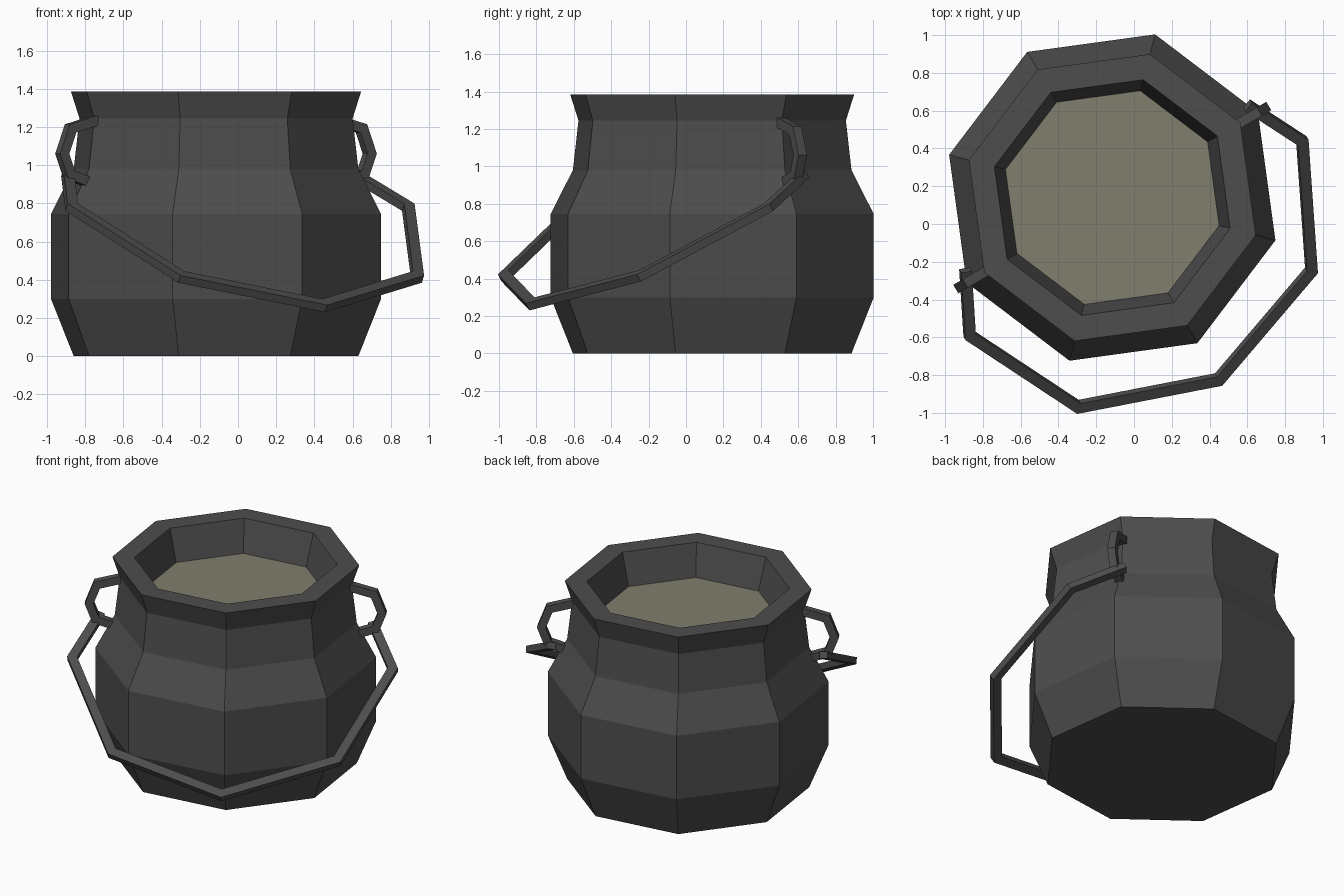
import bpy, bmesh, math
from mathutils import Vector

cube = bpy.data.objects.get("Cube")
if cube:
    bpy.data.objects.remove(cube, do_unlink=True)

CENTRE = (-0.115, 0.14, 0)
TURN = math.radians(30.3)
SIDES = 8


def material(name, rgb):
    m = bpy.data.materials.new(name)
    m.use_nodes = True
    m.diffuse_color = (*rgb, 1)
    bsdf = m.node_tree.nodes["Principled BSDF"]
    bsdf.inputs["Base Color"].default_value = (*rgb, 1)
    bsdf.inputs["Roughness"].default_value = 0.8
    return m


iron = material("dark_iron", (0.075, 0.075, 0.075))
broth = material("murky_broth", (0.22, 0.21, 0.155))


def finish(bm, name, mat):
    """Turn a bmesh into a flat shaded object in the pot's turned frame."""
    bmesh.ops.recalc_face_normals(bm, faces=bm.faces)
    mesh = bpy.data.meshes.new(name)
    bm.to_mesh(mesh)
    bm.free()
    mesh.materials.append(mat)
    obj = bpy.data.objects.new(name, mesh)
    obj.location = CENTRE
    obj.rotation_euler.z = TURN
    bpy.context.collection.objects.link(obj)
    return obj


def skin(bm, loops):
    """Bridge successive closed loops and cap both ends."""
    rows = [[bm.verts.new(p) for p in loop] for loop in loops]
    for a, b in zip(rows, rows[1:]):
        n = len(a)
        for i in range(n):
            j = (i + 1) % n
            bm.faces.new((a[i], a[j], b[j], b[i]))
    bm.faces.new(rows[0])
    bm.faces.new(rows[-1])


def octagon(r, z):
    return [Vector((r * math.cos(math.tau * i / SIDES),
                    r * math.sin(math.tau * i / SIDES), z)) for i in range(SIDES)]


def bar(name, path, normal, half_width, half_depth):
    """Rectangular bar with mitred corners along a path lying in one plane."""
    pts = [Vector(p) for p in path]
    normal = Vector(normal).normalized()
    loops = []
    for i, p in enumerate(pts):
        back = (p - pts[i - 1]).normalized() if i else None
        ahead = (pts[i + 1] - p).normalized() if i + 1 < len(pts) else None
        back, ahead = back or ahead, ahead or back
        tangent = (back + ahead).normalized()
        side = normal.cross(tangent) * half_width / tangent.dot(ahead)
        up = normal * half_depth
        loops.append([p + side + up, p - side + up, p - side - up, p + side - up])
    bm = bmesh.new()
    skin(bm, loops)
    return finish(bm, name, iron)


# Pot body: outer wall, rim, inner wall down to the broth
profile = [(0.77, 0), (0.893, 0.3), (0.893, 0.745), (0.77, 0.98), (0.739, 1.245),
           (0.785, 1.385), (0.645, 1.385), (0.583, 1.16)]
bm = bmesh.new()
skin(bm, [octagon(r, z) for r, z in profile])
finish(bm, "pot_body", iron)

# Broth surface
bm = bmesh.new()
skin(bm, [octagon(0.584, 1.161), octagon(0.585, 1.166)])
finish(bm, "broth", broth)

# Lugs on both sides
lug = [(0.71, 1.24), (0.882, 1.192), (0.932, 1.06), (0.89, 0.95), (0.77, 0.91)]
for name, s in (("left_lug", 1), ("right_lug", -1)):
    bar(name, [(s * r, 0, z) for r, z in lug], (0, 1, 0), 0.026, 0.026)

# Hanging handle, mirrored about its lowest point
half = [(0.865, 0.06, 0.955), (1.02, -0.249, 0.78), (0.716, -0.865, 0.415)]
path = half + [(0, -1.116, 0.265)] + [(-x, y, z) for x, y, z in reversed(half)]
bar("handle", path, (0, -0.51, 0.86), 0.029, 0.022)
